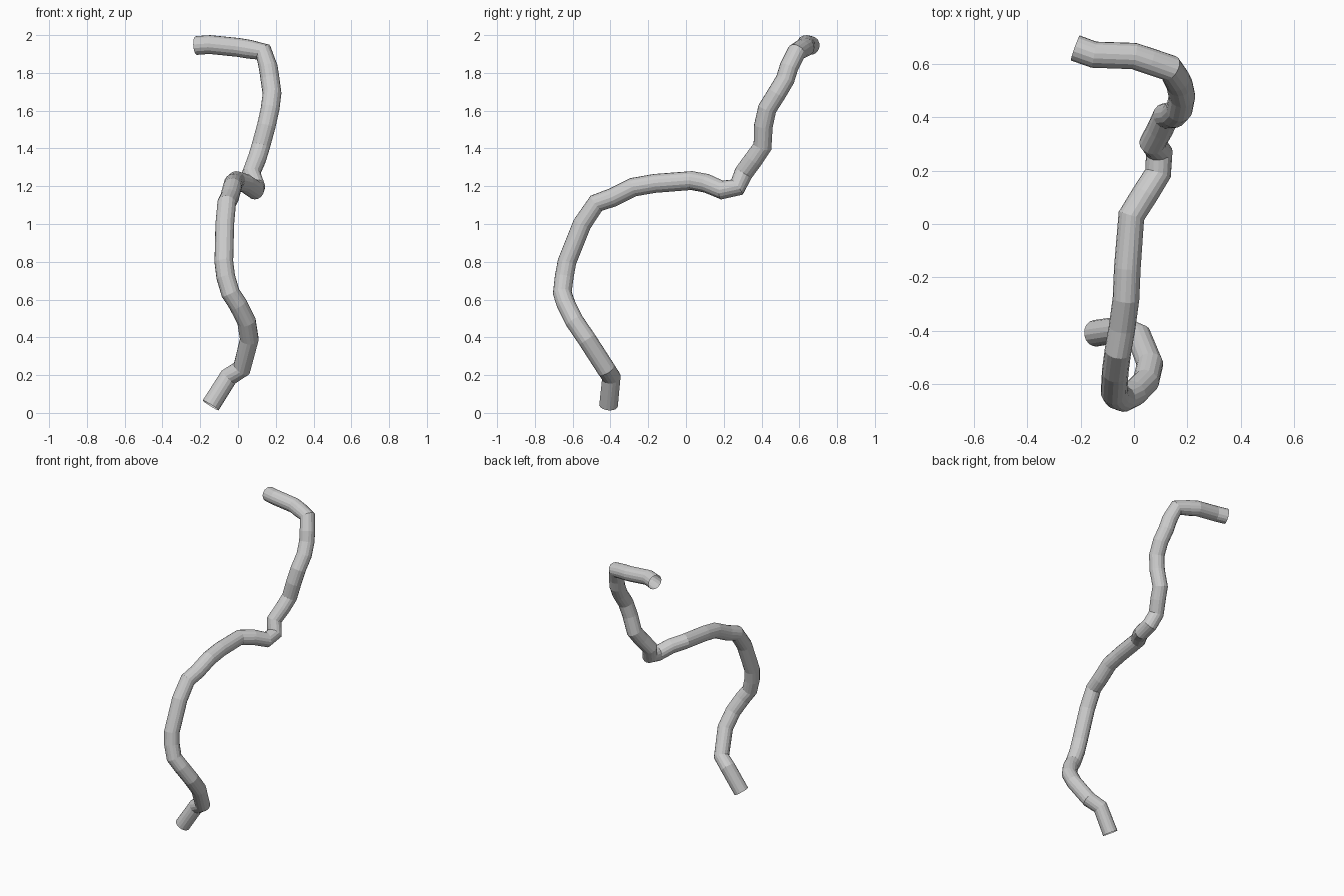
import bpy

# Centre line of the bent pipe, bottom end to top end
PATH = [
    (-.145, -.41, .04), (-.05, -.395, .19), (.02, -.425, .235), (.06, -.525, .39),
    (.045, -.59, .485), (0, -.635, .575), (-.04, -.655, .635), (-.065, -.645, .72),
    (-.075, -.63, .80), (-.07, -.55, 1.0), (-.06, -.475, 1.11), (-.045, -.39, 1.14),
    (-.03, -.28, 1.195), (-.025, -.165, 1.215), (-.01, .03, 1.23), (.04, .11, 1.215),
    (.09, .19, 1.18), (.095, .27, 1.195), (.07, .305, 1.27), (.10, .36, 1.345),
    (.12, .405, 1.41), (.15, .41, 1.52), (.17, .43, 1.61), (.18, .48, 1.69),
    (.17, .525, 1.765), (.16, .545, 1.83), (.135, .585, 1.91), (.06, .61, 1.925),
    (0, .63, 1.935), (-.15, .635, 1.95), (-.22, .66, 1.945),
]

grey = bpy.data.materials.new("pipe grey")
grey.diffuse_color = (.6, .6, .6, 1)

# Pipe: round section swept along the path, open ends, flat facets
curve = bpy.data.curves.new("pipe", 'CURVE')
curve.dimensions = '3D'
curve.bevel_depth = .05
curve.bevel_resolution = 6
curve.use_fill_caps = False
spline = curve.splines.new('POLY')
spline.points.add(len(PATH) - 1)
for point, co in zip(spline.points, PATH):
    point.co = (*co, 1)
spline.use_smooth = False
curve.materials.append(grey)
pipe = bpy.data.objects.new("pipe", curve)
bpy.context.collection.objects.link(pipe)

# Turn the sweep into a mesh
bpy.context.view_layer.objects.active = pipe
pipe.select_set(True)
bpy.ops.object.convert(target='MESH')
